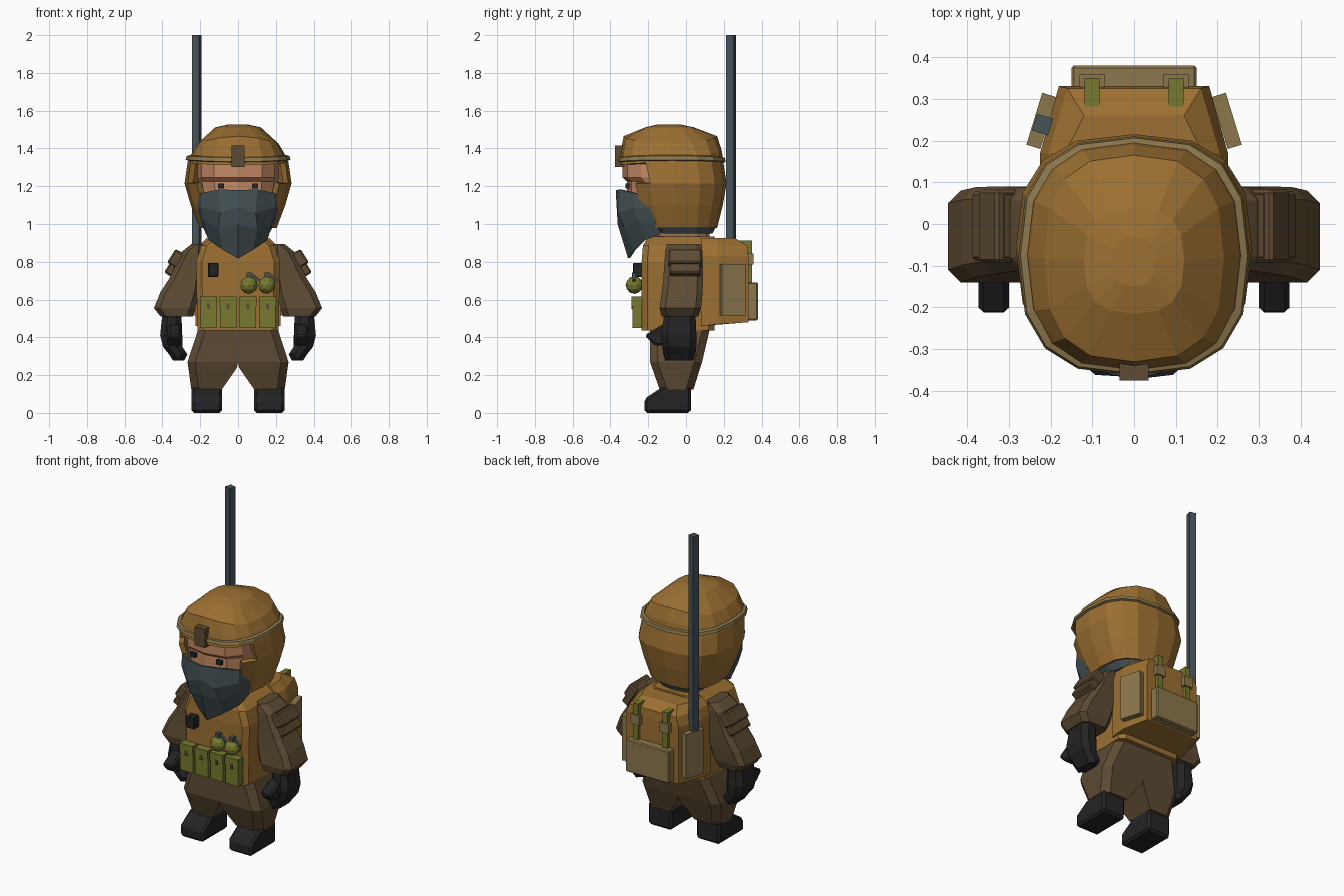
import bpy, bmesh, math
from mathutils import Matrix, Vector, Euler

if "Cube" in bpy.data.objects:
    bpy.data.objects.remove(bpy.data.objects["Cube"])


def material(name, *rgb):
    m = bpy.data.materials.new(name)
    m.diffuse_color = [((v / 255 + 0.055) / 1.055) ** 2.4 for v in rgb] + [1]
    m.use_nodes = True
    m.node_tree.nodes["Principled BSDF"].inputs["Base Color"].default_value = m.diffuse_color
    return m


TAN = material("tan cloth", 156, 112, 50)
BROWN = material("brown cloth", 93, 75, 51)
SAND = material("sand webbing", 140, 119, 76)
OLIVE = material("olive pouch", 119, 121, 46)
GREY = material("slate grey", 70, 83, 87)
BLACK = material("black leather", 36, 36, 38)
SKIN = material("skin", 196, 137, 100)


def finish(name, mat, bm, mirror=False, thick=0, bevel=0, offset=-1):
    bmesh.ops.recalc_face_normals(bm, faces=bm.faces)
    me = bpy.data.meshes.new(name)
    bm.to_mesh(me)
    bm.free()
    me.materials.append(mat)
    ob = bpy.data.objects.new(name, me)
    bpy.context.collection.objects.link(ob)
    if thick:
        s = ob.modifiers.new("Solidify", 'SOLIDIFY')
        s.thickness, s.offset = thick, offset
    if bevel:
        b = ob.modifiers.new("Bevel", 'BEVEL')
        b.width, b.segments = bevel, 1
    if mirror:
        ob.modifiers.new("Mirror", 'MIRROR')
    return ob


def loft(name, mat, rings, caps=True, closed=True, keep=None, **kw):
    """Skin a stack of equal-length point rings."""
    bm = bmesh.new()
    rows = [[bm.verts.new(p) for p in r] for r in rings]
    n = len(rows[0])
    for a, b in zip(rows, rows[1:]):
        for i in range(n if closed else n - 1):
            j = (i + 1) % n
            q = (a[i], a[j], b[j], b[i])
            if keep is None or keep(sum((v.co for v in q), Vector()) / 4):
                bm.faces.new(q)
    if caps:
        bm.faces.new(rows[0])
        bm.faces.new(rows[-1])
    return finish(name, mat, bm, **kw)


def oval(z, hw, yf, yb, droop=0, n=16, p=0.75):
    """Squarish oval ring; droop lowers its left and right sides."""
    out = []
    for i in range(n):
        a = 2 * math.pi * i / n
        c, s = math.cos(a), math.sin(a)
        x = math.copysign(abs(c) ** p, c)
        y = math.copysign(abs(s) ** p, s)
        out.append((hw * x, (yf + yb) / 2 + (yb - yf) / 2 * y, z - droop * x * x))
    return out


def rect(z, x0, x1, y0, y1, c=0.03):
    """Rectangle ring with chamfered corners."""
    return [(x0 + c, y0, z), (x1 - c, y0, z), (x1, y0 + c, z), (x1, y1 - c, z),
            (x1 - c, y1, z), (x0 + c, y1, z), (x0, y1 - c, z), (x0, y0 + c, z)]


def prism(name, mat, profile, x0, x1, **kw):
    """Side profile of (y, z) points extruded along x."""
    return loft(name, mat, [[(x, y, z) for y, z in profile] for x in (x0, x1)], **kw)


def box(name, mat, centre, size, rot=(0, 0, 0), **kw):
    bm = bmesh.new()
    m = (Matrix.Translation(centre) @ Euler([math.radians(r) for r in rot]).to_matrix().to_4x4()
         @ Matrix.Diagonal((*size, 1)))
    bmesh.ops.create_cube(bm, size=1, matrix=m)
    return finish(name, mat, bm, **kw)


# Helmet: closed dome, then sides and back with an open face
loft("helmet_dome", TAN, [oval(1.527, 0.05, -0.15, -0.03), oval(1.512, 0.12, -0.215, 0.04),
                          oval(1.465, 0.215, -0.33, 0.165, 0.04), oval(1.385, 0.25, -0.345, 0.19, 0.02),
                          oval(1.31, 0.267, -0.355, 0.20, -0.015)])
loft("helmet_sides", TAN, [oval(1.31, 0.267, -0.355, 0.20, -0.015), oval(1.215, 0.283, -0.33, 0.215),
                           oval(1.10, 0.25, -0.30, 0.195), oval(0.98, 0.205, -0.245, 0.165)],
     caps=False, keep=lambda c: c.y > -0.235, thick=0.03)
loft("helmet_band", SAND, [oval(1.325, 0.264, -0.35, 0.198, -0.01), oval(1.33, 0.277, -0.363, 0.21, -0.01),
                           oval(1.35, 0.272, -0.358, 0.206, -0.01), oval(1.355, 0.255, -0.34, 0.19, -0.01)],
     caps=False)
box("helmet_mount", BROWN, (0, -0.35, 1.358), (0.07, 0.05, 0.115))

# Head with brow ridge, eyes and neck
loft("head", SKIN, [oval(z, hw, yf, yb, n=12) for z, hw, yf, yb in (
    (1.33, 0.215, -0.335, 0.14), (1.245, 0.215, -0.335, 0.14), (1.225, 0.21, -0.312, 0.14),
    (1.12, 0.20, -0.312, 0.14), (0.98, 0.15, -0.24, 0.13), (0.90, 0.12, -0.16, 0.12))])
box("eye", BLACK, (0.09, -0.309, 1.202), (0.034, 0.02, 0.026), mirror=True)

# Folded face scarf, described from its centre line to one side
half = [[(0, -.365, 1.18), (.10, -.34, 1.182), (.19, -.265, 1.163), (.215, -.19, 1.14)],
        [(0, -.36, 1.09), (.09, -.355, 1.06), (.19, -.27, 1.09), (.21, -.18, 1.08)],
        [(0, -.355, 1.00), (.10, -.32, 0.98), (.178, -.25, 1.02), (.19, -.16, 1.01)],
        [(0, -.30, 0.82), (.075, -.27, .865), (.15, -.21, .92), (.16, -.13, .955)]]
loft("face_scarf", GREY, [[(-x, y, z) for x, y, z in r[:0:-1]] + r for r in half],
     caps=False, closed=False, thick=0.014, offset=0)
loft("neck_scarf", GREY, [oval(0.95, 0.15, -0.18, 0.14), oval(0.99, 0.18, -0.22, 0.16),
                          oval(1.04, 0.17, -0.2, 0.15)])

# Vest and backpack
loft("vest", TAN, [rect(0.435, -0.215, 0.215, -0.235, 0.15), rect(0.80, -0.222, 0.222, -0.235, 0.15),
                   rect(0.885, -0.195, 0.195, -0.228, 0.15), rect(0.935, -0.13, 0.13, -0.20, 0.15)])


def bag_ring(z, hw, yb, k=0.0):
    return [(-hw, 0.08, z), (hw, 0.08, z), (hw, 0.17, z + k / 2), (hw - 0.045, yb, z + k),
            (0.045 - hw, yb, z + k), (-hw, 0.17, z + k / 2)]


loft("backpack", TAN, [bag_ring(0.46, 0.225, 0.33, 0.02), bag_ring(0.83, 0.225, 0.33),
                       bag_ring(0.885, 0.205, 0.325), bag_ring(0.925, 0.165, 0.26)])
box("backpack_rear_pouch", SAND, (0, 0.345, 0.59), (0.30, 0.07, 0.20), bevel=0.006)
box("backpack_side_pouch", SAND, (0.222, 0.247, 0.652), (0.035, 0.13, 0.275), (0, 0, 17), mirror=True)
prism("backpack_strap", OLIVE, [(.14, .912), (.35, .912), (.35, .66), (.322, .66), (.322, .88), (.14, .88)],
      0.083, 0.118, mirror=True)
box("strap_buckle", SAND, (0.10, 0.343, 0.815), (0.06, 0.03, 0.06), mirror=True)
box("antenna", GREY, (-0.219, 0.238, 1.37), (0.04, 0.042, 1.26), (0, 0, -17))

# Chest gear
box("chest_radio", BLACK, (-0.132, -0.255, 0.757), (0.055, 0.05, 0.075), bevel=0.005)
for i, x in enumerate((-0.155, -0.052, 0.052, 0.155)):
    box(f"ammo_pouch_{i}", OLIVE, (x, -0.258, 0.533), (0.088, 0.05, 0.165))
    box(f"ammo_flap_{i}", OLIVE, (x, -0.263, 0.592), (0.09, 0.05, 0.05))
    box(f"ammo_stud_{i}", BROWN, (x, -0.285, 0.565), (0.016, 0.009, 0.028))
for i, x in enumerate((0.058, 0.153)):
    bm = bmesh.new()
    bmesh.ops.create_icosphere(bm, subdivisions=2, radius=0.047, matrix=Matrix.Translation((x, -0.273, 0.677)))
    finish(f"grenade_{i}", OLIVE, bm)
    box(f"grenade_fuse_{i}", GREY, (x, -0.273, 0.728), (0.028, 0.028, 0.03))
    box(f"grenade_lever_{i}", GREY, (x + 0.035, -0.275, 0.718), (0.055, 0.016, 0.012), (0, 40, 0))

# Sleeves and sleeve pockets
loft("sleeve", BROWN, [rect(*r) for r in (
    (0.895, 0.18, 0.245, -0.10, 0.08), (0.855, 0.18, 0.295, -0.11, 0.088),
    (0.71, 0.19, 0.365, -0.12, 0.09), (0.64, 0.20, 0.41, -0.128, 0.088),
    (0.555, 0.225, 0.445, -0.14, 0.08), (0.51, 0.24, 0.41, -0.13, 0.065))], mirror=True)
box("sleeve_pocket", BROWN, (0.333, -0.005, 0.79), (0.05, 0.165, 0.14), (0, -32, 0), mirror=True, bevel=0.008)
box("sleeve_pocket_flap", BROWN, (0.325, -0.005, 0.815), (0.066, 0.175, 0.085), (0, -32, 0),
    mirror=True, bevel=0.008)

# Gloves
loft("glove", BLACK, [rect(*r) for r in (
    (0.53, 0.30, 0.40, -0.115, 0.05), (0.41, 0.295, 0.412, -0.13, 0.055),
    (0.35, 0.295, 0.397, -0.125, 0.055), (0.31, 0.268, 0.365, -0.12, 0.05),
    (0.278, 0.285, 0.345, -0.11, 0.04))], mirror=True)
prism("thumb", BLACK, [(-.08, .48), (-.13, .465), (-.22, .41), (-.165, .355), (-.08, .36)],
      0.30, 0.372, mirror=True, bevel=0.012)


# Trousers and boots
def leg_ring(z, x0, x1, y0, y1, c=0.04):
    return [(x0, y0, z), (x1 - c, y0, z), (x1, y0 + c, z), (x1, y1 - c, z), (x1 - c, y1, z), (x0, y1, z)]


loft("trouser_leg", BROWN, [leg_ring(*r) for r in (
    (0.46, 0, 0.205, -0.19, 0.13), (0.27, 0, 0.267, -0.19, 0.085),
    (0.24, 0.005, 0.263, -0.18, 0.075), (0.125, 0.085, 0.247, -0.14, 0.04))], mirror=True)
prism("boot", BLACK, [(-.22, 0), (.025, 0), (.028, .14), (-.12, .14), (-.22, .075)],
      0.085, 0.245, mirror=True, bevel=0.014)
